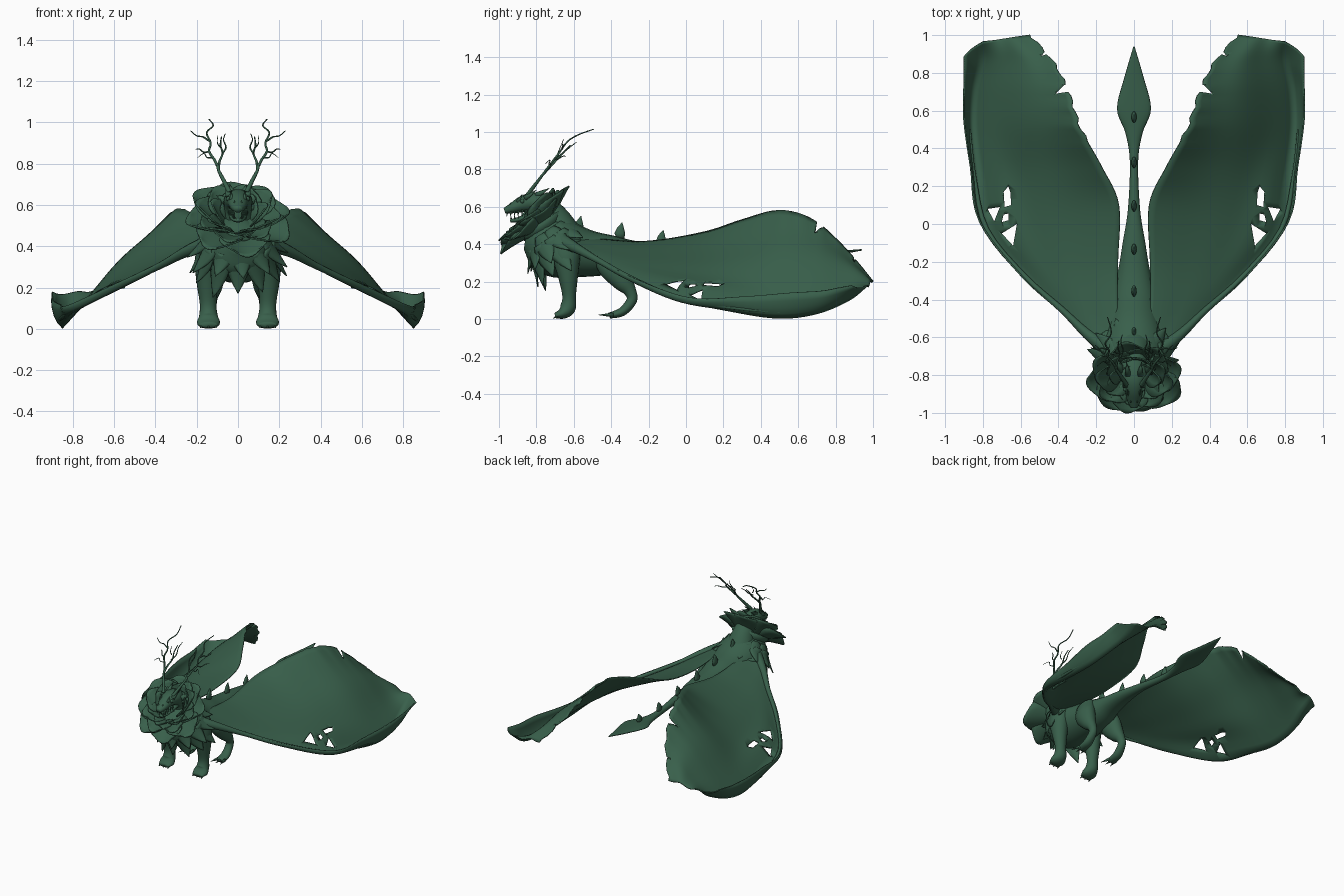
import bpy, bmesh, math, random
from mathutils import Vector as V

if "Cube" in bpy.data.objects:
    bpy.data.objects.remove(bpy.data.objects["Cube"])

random.seed(4)
green = bpy.data.materials.new("leaf_green")
green.diffuse_color = (0.04, 0.115, 0.07, 1)
green.use_nodes = True
green.node_tree.nodes["Principled BSDF"].inputs["Base Color"].default_value = green.diffuse_color


def finish(bm, name, thick=0, mirror=False):
    bmesh.ops.recalc_face_normals(bm, faces=bm.faces)
    me = bpy.data.meshes.new(name)
    bm.to_mesh(me)
    bm.free()
    me.materials.append(green)
    me.shade_smooth()
    ob = bpy.data.objects.new(name, me)
    bpy.context.collection.objects.link(ob)
    if thick:
        m = ob.modifiers.new("thickness", 'SOLIDIFY')
        m.thickness, m.offset = thick, 0
    if mirror:
        m = ob.modifiers.new("mirror", 'MIRROR')
        m.use_mirror_merge = False
    return ob


def spline(rows, n):
    """Catmull-Rom through tuples of any length."""
    out = []
    for i in range(len(rows) - 1):
        p = [rows[max(i - 1, 0)], rows[i], rows[i + 1], rows[min(i + 2, len(rows) - 1)]]
        for k in range(n):
            t = k / n
            out.append([b + .5 * t * (c - a + t * (2 * a - 5 * b + 4 * c - d + t * (3 * (b - c) + d - a)))
                        for a, b, c, d in zip(*p)])
    return out + [list(rows[-1])]


def grid(bm, rows, closed=False):
    vs = [[bm.verts.new(p) for p in r] for r in rows]
    n = len(vs[0])
    for a, b in zip(vs, vs[1:]):
        for j in range(n if closed else n - 1):
            k = (j + 1) % n
            bm.faces.new((a[j], a[k], b[k], b[j]))
    if closed:
        bm.faces.new(vs[0])
        bm.faces.new(vs[-1])


def loft(name, rings, mirror=False, seg=20):
    """Elliptical rings (x, y, z, half width, half depth) swept along a path."""
    bm = bmesh.new()
    R = spline(rings, 5)
    rows = []
    for i, (x, y, z, a, b) in enumerate(R):
        p, q = R[max(i - 1, 0)], R[min(i + 1, len(R) - 1)]
        up = V((1, 0, 0)).cross(V((0, q[1] - p[1], q[2] - p[2])).normalized())
        rows.append([V((x, y, z)) + V((1, 0, 0)) * max(a, .002) * math.cos(t) + up * max(b, .002) * math.sin(t)
                     for t in [2 * math.pi * k / seg for k in range(seg)]])
    grid(bm, rows, True)
    return finish(bm, name, mirror=mirror)


def leaf(bm, o, d, nrm, L, W, curl, cup, pointed=True):
    d, nrm = V(d).normalized(), V(nrm).normalized()
    side = d.cross(nrm).normalized()
    rows = []
    for i in range(9):
        s = i / 8
        w = W * (math.sin(math.pi * min(.12 + .88 * s, .998) ** .8) if pointed else math.sin(math.pi * (.14 + .7 * s ** 1.4)))
        rows.append([V(o) + d * L * (s - (0 if pointed else .12 * s * t * t)) + side * w * t
                     + nrm * (curl * s * s + cup * t * t * w) for t in (-1, -.6, -.25, 0, .25, .6, 1)])
    grid(bm, rows)


def cone(bm, base, tip, r, seg=8):
    base, tip = V(base), V(tip)
    d = tip - base
    q = d.to_track_quat('Z', 'Y').to_matrix().to_4x4()
    q.translation = (base + tip) / 2
    bmesh.ops.create_cone(bm, cap_ends=True, segments=seg, radius1=r, radius2=r * .05, depth=d.length, matrix=q)


def tubes(name, paths, depth):
    """Tapered curve tubes on both sides; points are (x, y, z, radius factor)."""
    cu = bpy.data.curves.new(name, 'CURVE')
    cu.dimensions, cu.bevel_depth, cu.bevel_resolution, cu.use_fill_caps = '3D', depth, 2, True
    for pts in paths:
        sm = spline(pts, 4)
        for sx in (1, -1):
            s = cu.splines.new('POLY')
            s.points.add(len(sm) - 1)
            for pt, (x, y, z, r) in zip(s.points, sm):
                pt.co, pt.radius = (sx * x, y, z, 1), r
    cu.materials.append(green)
    bpy.context.collection.objects.link(bpy.data.objects.new(name, cu))


# torso and tail ending in a leaf
loft("body_and_tail", [(0, -.86, .42, .05, .05), (0, -.80, .41, .13, .13), (0, -.68, .38, .175, .16),
     (0, -.52, .35, .145, .125), (0, -.38, .345, .12, .10), (0, -.25, .355, .085, .06), (0, -.1, .36, .06, .04),
     (0, .08, .35, .032, .028), (0, .33, .32, .022, .022), (0, .48, .32, .045, .022), (0, .61, .335, .09, .016),
     (0, .78, .35, .05, .012), (0, .94, .37, .003, .004)])

# neck, skull and lower jaw
loft("neck_and_head", [(0, -.66, .42, .12, .12), (0, -.70, .52, .085, .09), (0, -.75, .59, .07, .068),
     (0, -.81, .622, .068, .055), (0, -.87, .615, .052, .045), (0, -.93, .592, .038, .028), (0, -.97, .578, .02, .016)])
loft("lower_jaw", [(0, -.77, .57, .05, .03), (0, -.84, .55, .045, .02), (0, -.90, .53, .032, .014), (0, -.94, .525, .014, .008)])

# legs
loft("front_leg", [(.13, -.65, .42, .06, .09), (.145, -.64, .33, .065, .075), (.148, -.63, .22, .052, .052),
     (.145, -.625, .12, .04, .036), (.143, -.632, .06, .046, .042), (.143, -.66, .03, .056, .03), (.143, -.70, .018, .042, .014)], True)
loft("hind_leg", [(.09, -.42, .38, .05, .08), (.115, -.39, .29, .06, .085), (.125, -.34, .205, .05, .058),
     (.13, -.30, .15, .032, .034), (.132, -.29, .10, .028, .028), (.135, -.34, .04, .034, .024), (.135, -.41, .018, .036, .016)], True)

# claws
bm = bmesh.new()
for dx in (-.03, 0, .03):
    cone(bm, (.143 + dx, -.675, .02), (.143 + dx * 1.3, -.71, .004), .014)
    cone(bm, (.135 + dx * .8, -.39, .022), (.135 + dx * 1.4, -.47, .022), .013)
finish(bm, "claws", mirror=True)

# teeth
bm = bmesh.new()
for i in range(6):
    y, w = -.955 + i * .02, .018 + i * .005
    cone(bm, (w, y, .57 + i * .003), (w, y - .004, .548), .006, 6)
    cone(bm, (w * .9, y + .02, .535), (w * .9, y + .018, .556), .005, 6)
finish(bm, "teeth", mirror=True)

# eyes and swept-back head spikes
bm = bmesh.new()
bmesh.ops.create_uvsphere(bm, u_segments=10, v_segments=8, radius=.012)
bmesh.ops.translate(bm, verts=bm.verts, vec=(.046, -.875, .63))
for v, t, r in [((.045, -.86, .645), (.06, -.80, .69), .016), ((.03, -.80, .66), (.04, -.73, .70), .018),
                ((.06, -.78, .62), (.11, -.69, .65), .022), ((.06, -.77, .59), (.105, -.69, .60), .02),
                ((.015, -.95, .59), (.018, -.935, .625), .010), ((.03, -.90, .625), (.035, -.875, .668), .012)]:
    cone(bm, v, t, r)
finish(bm, "head_spikes_and_eyes", mirror=True)

# spines along the back and tail
bm = bmesh.new()
for y, z, h in [(-.57, .45, .1), (-.35, .43, .085), (-.13, .385, .09), (.1, .365, .08), (.33, .33, .075), (.57, .34, .065)]:
    leafy = [(0, y, z, .012, .022), (0, y - .004, z + h * .35, .014, .03), (0, y, z + h * .7, .009, .018), (0, y + .008, z + h, .002, .002)]
    grid(bm, [[(a * math.cos(t), yy + b * math.sin(t), zz) for t in [math.tau * k / 10 for k in range(10)]]
              for _, yy, zz, a, b in leafy], True)
finish(bm, "back_spines")

# flower collar: three layers of petals around a tilted axis
axis, e1, e2 = V((0, -.56, .83)), V((1, 0, 0)), V((0, .83, .56))
base = V((0, -.765, .485))
bm = bmesh.new()
for count, r0, L, W, elev, phase in [(8, .06, .215, .125, 26, .2), (8, .055, .19, .10, 42, .6), (7, .055, .15, .07, 58, .1)]:
    for k in range(count):
        a = phase + math.tau * k / count
        rad = e1 * math.cos(a) + e2 * math.sin(a)
        e = math.radians(elev + 14 * math.sin(a) + random.uniform(-5, 5))
        leaf(bm, base + rad * r0, rad * math.cos(e) + axis * math.sin(e), axis * math.cos(e) - rad * math.sin(e),
             L * random.uniform(.95, 1.08), W, -.02, .4, False)
finish(bm, "flower_collar", .007)
# closed cup under the petals
bm = bmesh.new()
grid(bm, [[base + axis * h + (e1 * math.cos(t) + e2 * math.sin(t)) * r for t in [math.tau * k / 20 for k in range(20)]]
          for r, h in [(.10, -.05), (.12, 0), (.14, .03), (.09, .04)]], True)
finish(bm, "flower_base")

# pointed leaves hanging over the chest and shoulders
bm = bmesh.new()
for count, r0, L, flare, drop, phase in [(12, .145, .20, .12, .06, 0), (11, .12, .17, .38, .02, .25)]:
    for k in range(count):
        a = phase + math.tau * k / count
        rad = e1 * math.cos(a) * 1.2 + e2 * math.sin(a)
        leaf(bm, base - axis * drop + rad * r0, rad * flare - axis, rad + axis * flare, L * random.uniform(.9, 1.15), .052, .03, -.3)
finish(bm, "chest_leaves", .006)


# antlers: branches in front view (x, z), leaning back with height
def lean(z):
    d = z - .7
    return -.82 + .75 * d + 2 * max(0, d - .27)


branches = [(1.0, 0, [(.04, .66), (.07, .72), (.095, .77), (.10, .80)]),
            (.6, 0, [(.10, .79), (.115, .82), (.14, .86), (.132, .9), (.152, .95), (.12, .985), (.14, 1.015)]),
            (.6, .03, [(.095, .77), (.09, .81), (.075, .85), (.085, .89), (.08, .93)]),
            (.4, .05, [(.075, .85), (.058, .88), (.07, .915), (.062, .945)]),
            (.4, -.03, [(.14, .91), (.17, .93), (.20, .935), (.23, .96)]),
            (.4, .05, [(.14, .86), (.165, .855), (.185, .87), (.205, .87)]),
            (.3, -.03, [(.12, .83), (.15, .83), (.165, .85), (.195, .83)]),
            (.3, -.02, [(.085, .88), (.1, .9), (.098, .935)])]
tubes("antlers", [[(x, lean(z) + dy * i / (len(b) - 1), z, r * (1 - .6 * i / (len(b) - 1))) for i, (x, z) in enumerate(b)]
                  for r, dy, b in branches], .012)

# wings: each row gives inner edge, low fold and outer lip
wing_rows = [(.06, -.64, .45, .17, -.64, .42, .20, -.63, .42), (.085, -.45, .425, .37, -.46, .30, .40, -.45, .31),
             (.085, -.2, .415, .56, -.28, .20, .60, -.27, .215), (.08, .1, .465, .76, -.04, .095, .82, .02, .115),
             (.17, .3, .53, .82, .25, .035, .865, .30, .12), (.28, .5, .58, .85, .5, .005, .9, .55, .14),
             (.34, .68, .53, .84, .7, .03, .90, .72, .15), (.42, .85, .38, .80, .87, .10, .90, .81, .165),
             (.55, 1.0, .2, .8, .965, .175, .9, .885, .178)]
rows = []
for i, r in enumerate(spline(wing_rows, 6)):
    I, L, O = V(r[:3]), V(r[3:6]), V(r[6:])
    f = i / 48
    row = []
    for k in range(19):
        u = k / 18
        p = I.lerp(L, u)
        p.z += math.sin(math.pi * u) * (.03 * math.sin(math.pi * f) + .012 * f * math.sin(9 * u + 5 * f))
        p.z += .03 * math.exp(-((u - .86) / .12) ** 2 - ((f - .42) / .14) ** 2)
        p.x += .009 * (1 - u) ** 6 * math.sin(i * 1.9) * (i > 28)
        row.append(p)
    row += [L.lerp(O, t) + V((.012, 0, -.012)) * math.sin(math.pi * t) for t in (.25, .5, .75, 1)]
    rows.append(row)
bm = bmesh.new()
grid(bm, rows)
wing = finish(bm, "wings", .008)

# torn holes and edge notches cut through the wing
bm = bmesh.new()
for outline in [[(.65, .1), (.685, .09), (.69, .17), (.665, .2), (.655, .17)], [(.71, .09), (.775, .08), (.74, .015)],
                [(.62, 0), (.70, -.05), (.64, -.115)], [(.665, .055), (.69, .05), (.70, .01), (.665, .02)],
                [(.30, .75), (.37, .735), (.415, .69), (.35, .70)], [(.38, .96), (.45, .94), (.49, .89), (.43, .91)]]:
    lo, hi = [[bm.verts.new((x, y, z)) for x, y in outline] for z in (-.5, 1.2)]
    bm.faces.new(lo)
    bm.faces.new(hi)
    for j in range(len(lo)):
        bm.faces.new((lo[j - 1], lo[j], hi[j], hi[j - 1]))
cutter = finish(bm, "hole_cutter")
cutter.hide_render = True
m = wing.modifiers.new("holes", 'BOOLEAN')
m.operation, m.object, m.solver = 'DIFFERENCE', cutter, 'EXACT'
wing.modifiers.new("mirror", 'MIRROR').use_mirror_merge = False
cut_mesh = bpy.data.meshes.new_from_object(wing.evaluated_get(bpy.context.evaluated_depsgraph_get()))
wing.modifiers.clear()
wing.data = cut_mesh
bpy.data.objects.remove(cutter)

# wing arm thickening the leading edge
tubes("wing_arms", [[(.13, -.67, .42, 1.3), (.25, -.58, .375, .8), (.38, -.455, .305, .5), (.58, -.275, .21, .4),
                     (.78, -.03, .108, .4), (.845, .25, .06, .3), (.87, .5, .035, .2)]], .034)
